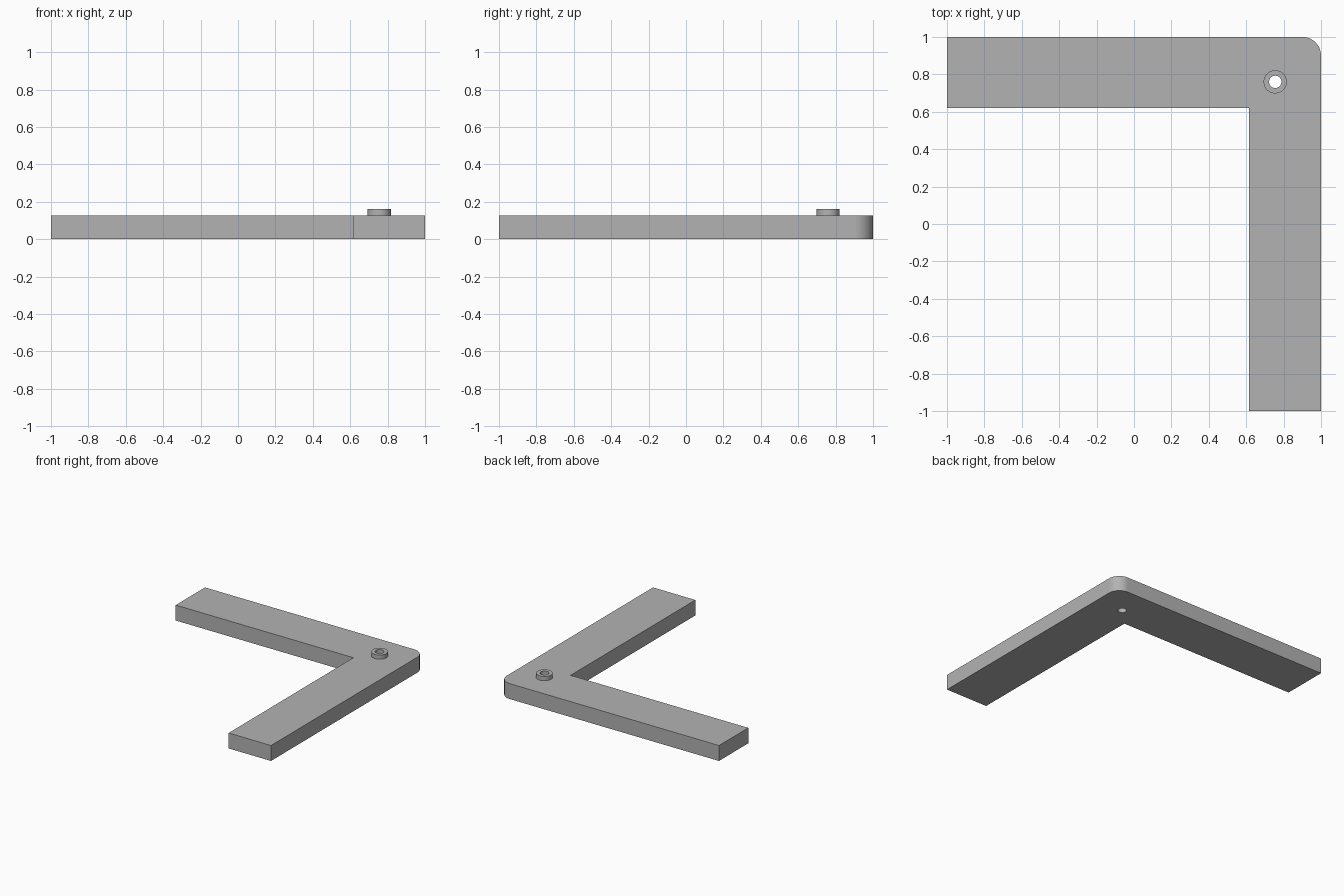
import bpy
import bmesh
from math import cos, sin, pi, radians

if "Cube" in bpy.data.objects:
    bpy.data.objects.remove(bpy.data.objects["Cube"], do_unlink=True)

THICK, BOSS_TOP = 0.127, 0.162
INNER_X, INNER_Y = 0.615, 0.62
CORNER = 0.1
PIN_X, PIN_Y = 0.755, 0.76

grey = bpy.data.materials.new("plain_grey")
grey.use_nodes = True
colour = (0.45, 0.45, 0.45, 1)
grey.diffuse_color = colour
grey.node_tree.nodes["Principled BSDF"].inputs["Base Color"].default_value = colour


def prism(name, outline, bottom, top):
    """Extrude a counter-clockwise outline between two heights."""
    bm = bmesh.new()
    base = bm.faces.new([bm.verts.new((x, y, bottom)) for x, y in outline])
    grown = bmesh.ops.extrude_face_region(bm, geom=[base], use_keep_orig=True)["geom"]
    raised = [v for v in grown if isinstance(v, bmesh.types.BMVert)]
    bmesh.ops.translate(bm, verts=raised, vec=(0, 0, top - bottom))
    bmesh.ops.recalc_face_normals(bm, faces=bm.faces)
    mesh = bpy.data.meshes.new(name)
    bm.to_mesh(mesh)
    bm.free()
    mesh.materials.append(grey)
    obj = bpy.data.objects.new(name, mesh)
    bpy.context.collection.objects.link(obj)
    return obj


def arc(x, y, radius, start, end, steps):
    angles = [start + (end - start) * i / steps for i in range(steps + 1)]
    return [(x + radius * cos(a), y + radius * sin(a)) for a in angles]


def circle(radius):
    return arc(PIN_X, PIN_Y, radius, 0, 2 * pi, 48)[:-1]


def combine(obj, tool, operation):
    """Apply a boolean and discard the helper."""
    tool.hide_render = True
    mod = obj.modifiers.new(operation.lower(), "BOOLEAN")
    mod.object, mod.operation, mod.solver = tool, operation, "EXACT"
    bpy.ops.object.select_all(action="DESELECT")
    obj.select_set(True)
    bpy.context.view_layer.objects.active = obj
    bpy.ops.object.modifier_apply(modifier=mod.name)
    bpy.data.objects.remove(tool, do_unlink=True)


# L-shaped plate with one rounded outer corner
outline = [(-1, 1), (-1, INNER_Y), (INNER_X, INNER_Y), (INNER_X, -1), (1, -1)]
outline += arc(1 - CORNER, 1 - CORNER, CORNER, 0, pi / 2, 16)
bracket = prism("corner_bracket", outline, 0, THICK)

# Raised round boss, then a hole right through
combine(bracket, prism("boss", circle(0.062), THICK / 2, BOSS_TOP), "UNION")
combine(bracket, prism("hole_cutter", circle(0.033), -0.1, 0.3), "DIFFERENCE")

bpy.ops.object.shade_smooth_by_angle(angle=radians(30))
